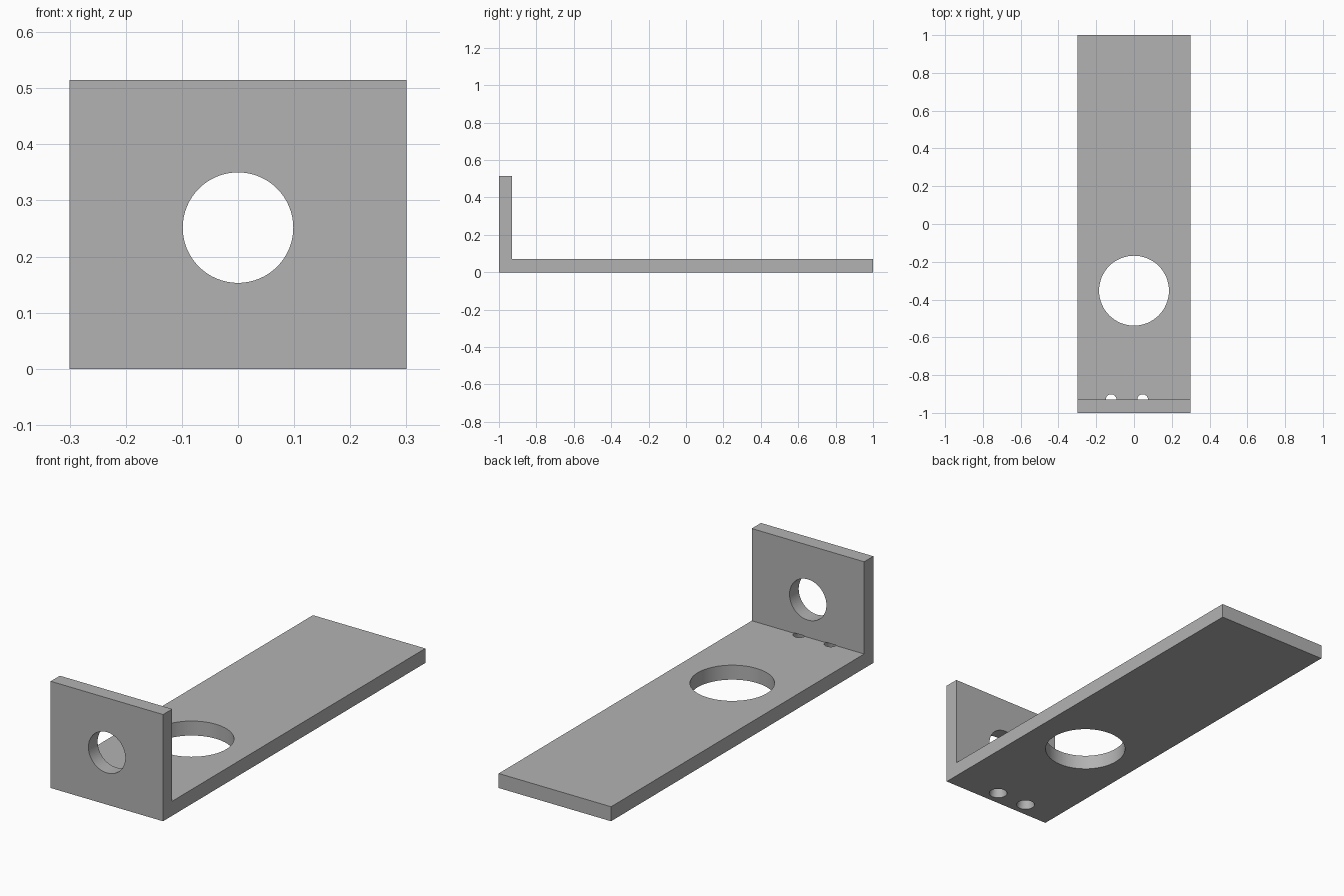
import bpy
import bmesh
import math

default = bpy.data.objects.get("Cube")
if default:
    bpy.data.objects.remove(default, do_unlink=True)

WIDTH, HEIGHT, THICK = 0.6, 0.515, 0.07

grey = bpy.data.materials.new("plain_grey")
grey.use_nodes = True
colour = (0.45, 0.45, 0.45, 1)
grey.diffuse_color = colour
grey.node_tree.nodes["Principled BSDF"].inputs["Base Color"].default_value = colour


def bracket_body():
    """L-shaped side profile extruded across the width."""
    wall = THICK - 1
    profile = [(-1, 0), (1, 0), (1, THICK), (wall, THICK), (wall, HEIGHT), (-1, HEIGHT)]
    bm = bmesh.new()
    face = bm.faces.new([bm.verts.new((-WIDTH / 2, y, z)) for y, z in profile])
    extruded = bmesh.ops.extrude_face_region(bm, geom=[face])["geom"]
    moved = [v for v in extruded if isinstance(v, bmesh.types.BMVert)]
    bmesh.ops.translate(bm, verts=moved, vec=(WIDTH, 0, 0))
    bmesh.ops.recalc_face_normals(bm, faces=bm.faces)
    mesh = bpy.data.meshes.new("bracket")
    bm.to_mesh(mesh)
    bm.free()
    mesh.materials.append(grey)
    obj = bpy.data.objects.new("bracket", mesh)
    bpy.context.collection.objects.link(obj)
    return obj


def drill(body, location, bottom, top, depth, tilt=0, sides=64):
    """Cut a round or tapered hole through the body."""
    bpy.ops.mesh.primitive_cone_add(vertices=sides, radius1=bottom, radius2=top, depth=depth,
                                    location=location, rotation=(tilt, 0, 0))
    cutter = bpy.context.object
    cutter.name = "hole_cutter"
    cutter.hide_render = True
    cutter.data.materials.append(grey)
    mod = body.modifiers.new("hole", 'BOOLEAN')
    mod.operation = 'DIFFERENCE'
    mod.solver = 'EXACT'
    mod.object = cutter
    bpy.context.view_layer.objects.active = body
    bpy.ops.object.modifier_apply(modifier=mod.name)
    bpy.data.objects.remove(cutter, do_unlink=True)


bracket = bracket_body()

# Large hole in the base and round hole in the upright
drill(bracket, (0, -0.353, THICK / 2), 0.185, 0.185, 0.3)
drill(bracket, (0, THICK / 2 - 1, 0.2515), 0.0985, 0.0985, 0.2, math.pi / 2)

# Two small tapered holes under the upright, breaking out at the inner corner
for x in (-0.121, 0.046):
    drill(bracket, (x, THICK - 1, THICK / 2), 0.042, 0.028, THICK + 0.004, 0, 32)

# Smooth hole walls, sharp edges
bpy.ops.object.select_all(action='DESELECT')
bracket.select_set(True)
bpy.context.view_layer.objects.active = bracket
bpy.ops.object.shade_smooth_by_angle(angle=math.radians(30))
